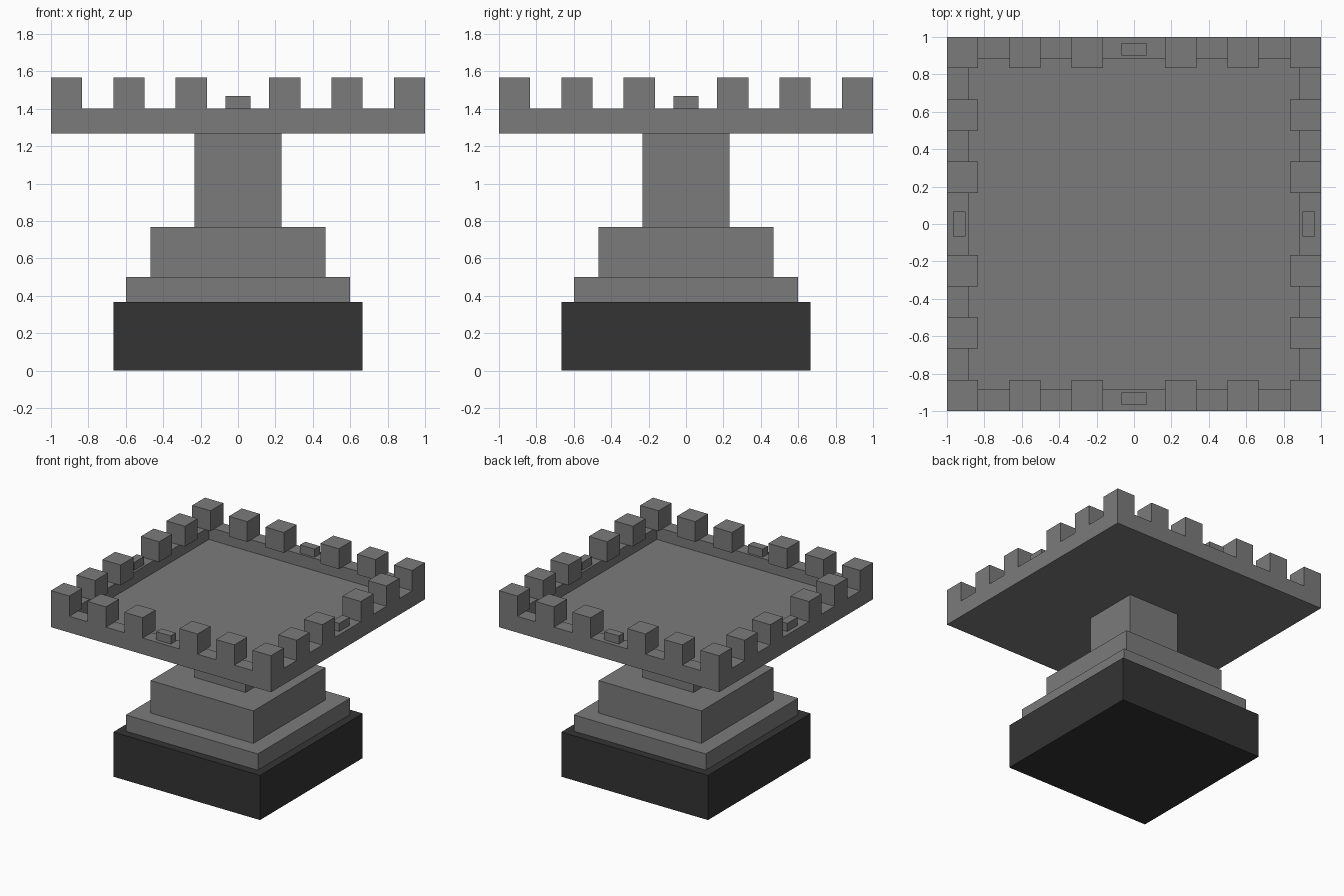
import bpy, bmesh
from mathutils import Matrix, Vector

cube = bpy.data.objects.get("Cube")
if cube:
    bpy.data.objects.remove(cube, do_unlink=True)

U = 1 / 30  # design unit: the platform is 60 units wide


def material(name, value):
    mat = bpy.data.materials.new(name)
    mat.use_nodes = True
    color = (value, value, value, 1)
    mat.diffuse_color = color
    mat.node_tree.nodes["Principled BSDF"].inputs["Base Color"].default_value = color
    return mat


stone = material("grey stone", 0.198)
dark = material("dark stone", 0.034)


def add_box(bm, x0, x1, y0, y1, z0, z1):
    """Add a box given in design units."""
    size = Vector((x1 - x0, y1 - y0, z1 - z0)) * U
    mid = Vector((x0 + x1, y0 + y1, z0 + z1)) * U / 2
    return bmesh.ops.create_cube(
        bm, size=1, matrix=Matrix.Translation(mid) @ Matrix.Diagonal((*size, 1)))["verts"]


def finish(name, bm, mat):
    mesh = bpy.data.meshes.new(name)
    bm.to_mesh(mesh)
    bm.free()
    mesh.materials.append(mat)
    obj = bpy.data.objects.new(name, mesh)
    bpy.context.collection.objects.link(obj)
    return obj


def square_block(name, half, z0, z1, mat):
    bm = bmesh.new()
    add_box(bm, -half, half, -half, half, z0, z1)
    return finish(name, bm, mat)


# Stepped pedestal and column
square_block("base", 20, 0, 11, dark)
square_block("lower_step", 18, 11, 15, stone)
square_block("upper_step", 14, 15, 23, stone)
square_block("column", 7, 23, 38, stone)

# Platform: a slab whose top is inset and sunk, leaving a raised rim
bm = bmesh.new()
add_box(bm, -30, 30, -30, 30, 38, 42)
bm.normal_update()
top = max(bm.faces, key=lambda f: f.calc_center_median().z)
bmesh.ops.inset_region(bm, faces=[top], thickness=5 * U)
floor = bmesh.ops.extrude_discrete_faces(bm, faces=[top])["faces"][0]
bmesh.ops.translate(bm, verts=floor.verts, vec=(0, 0, -3 * U))
finish("platform", bm, stone)

# Battlements: each side owns its first corner, so no corner is doubled
bm = bmesh.new()
for side in range(4):
    turn = Matrix.Rotation(side * 1.5707963267948966, 3, "Z")
    verts = []
    for x in (-30, -20, -10, 5, 15):
        verts += add_box(bm, x, x + 5, -30, -25, 42, 47)
    bmesh.ops.rotate(bm, verts=verts, cent=(0, 0, 0), matrix=turn)
finish("battlements", bm, stone)

# Small block in the middle of each side
bm = bmesh.new()
for side in range(4):
    turn = Matrix.Rotation(side * 1.5707963267948966, 3, "Z")
    verts = add_box(bm, -2, 2, -29, -27, 42, 44)
    bmesh.ops.rotate(bm, verts=verts, cent=(0, 0, 0), matrix=turn)
finish("rim_blocks", bm, stone)
